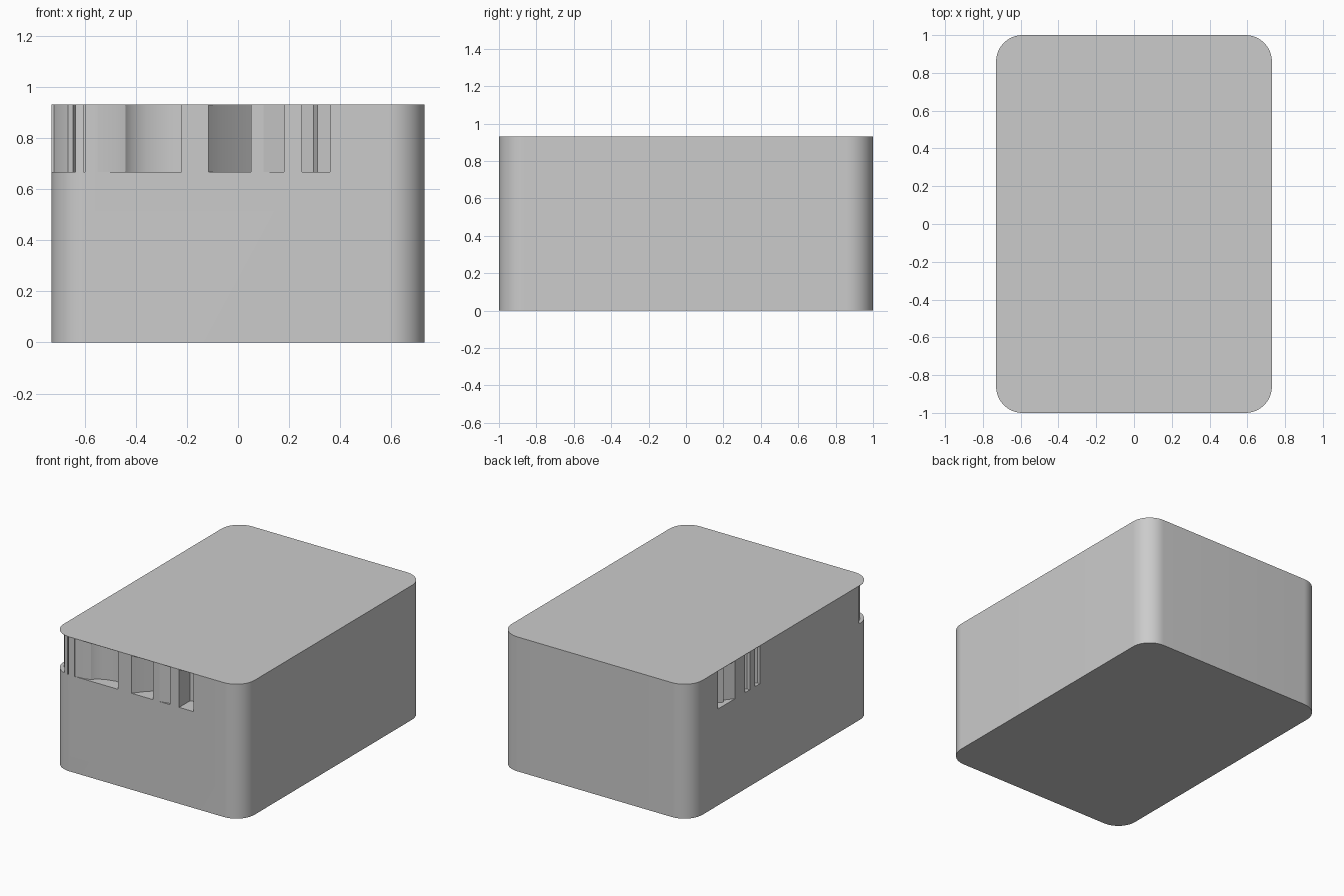
import bpy, bmesh, math

if "Cube" in bpy.data.objects:
    bpy.data.objects.remove(bpy.data.objects["Cube"])

W, L, H, R = 0.73, 1.0, 0.93, 0.14   # half width, half length, height, corner radius
FLOOR, LID = 0.667, 0.002            # notch floor height, lid thickness


def rounded_rect(w, l, r, n=16):
    pts = []
    for cx, cy, a0 in ((w-r, l-r, 0), (r-w, l-r, 90), (r-w, r-l, 180), (w-r, r-l, 270)):
        for i in range(n + 1):
            a = math.radians(a0 + 90 * i / n)
            pts.append((cx + r * math.cos(a), cy + r * math.sin(a)))
    return pts


def prism(bm, pts, z0, z1):
    face = bm.faces.new([bm.verts.new((x, y, z0)) for x, y in pts])
    ext = bmesh.ops.extrude_face_region(bm, geom=[face])
    top = [g for g in ext["geom"] if isinstance(g, bmesh.types.BMVert)]
    bmesh.ops.translate(bm, verts=top, vec=(0, 0, z1 - z0))


def make(name, outlines, z0, z1):
    bm = bmesh.new()
    for pts in outlines:
        prism(bm, pts, z0, z1)
    bmesh.ops.recalc_face_normals(bm, faces=bm.faces)
    mesh = bpy.data.meshes.new(name)
    bm.to_mesh(mesh)
    bm.free()
    ob = bpy.data.objects.new(name, mesh)
    bpy.context.collection.objects.link(ob)
    return ob


def smooth(ob):
    bpy.ops.object.select_all(action='DESELECT')
    bpy.context.view_layer.objects.active = ob
    ob.select_set(True)
    bpy.ops.object.shade_smooth_by_angle(angle=math.radians(30))


# Box body and thin lid sheet over the notches
outline = rounded_rect(W, L, R)
body = make("box_body", [outline], 0, H - LID)
lid = make("lid_sheet", [outline], H - LID, H)


def front_notch(walls):
    # back wall as (x, depth) points, closed off in front of the box
    pts = [(x, -L + d) for x, d in walls]
    return pts + [(walls[-1][0], -L - 0.05), (walls[0][0], -L - 0.05)]


def side_notch(walls):
    # back wall as (y, depth) points, closed off left of the box
    pts = [(-W + d, y) for y, d in walls]
    return pts + [(-W - 0.05, walls[-1][0]), (-W - 0.05, walls[0][0])]


notches = [
    # front left corner
    [(-0.78, -0.845), (-0.72, -0.85), (-0.695, -0.91), (-0.665, -0.945),
     (-0.645, -0.94), (-0.635, -0.91), (-0.635, -1.05), (-0.78, -1.05)],
    # front wall
    front_notch([(-0.605, 0.06), (-0.599, 0.06)]),
    front_notch([(-0.55, 0.001), (-0.48, 0.008), (-0.44, 0.02), (-0.415, 0.05),
                 (-0.36, 0.075), (-0.30, 0.09), (-0.25, 0.09), (-0.22, 0.085)]),
    front_notch([(-0.115, 0.001), (-0.06, 0.07), (0.05, 0.17)]),
    front_notch([(0.10, 0.001), (0.18, 0.018)]),
    front_notch([(0.25, 0.12), (0.295, 0.13), (0.31, 0.08), (0.36, 0.05)]),
    # left wall
    side_notch([(0.69, 0.12), (0.59, 0.03), (0.58, 0.06), (0.505, 0.001)]),
    side_notch([(0.40, 0.08), (0.345, 0.02)]),
    side_notch([(0.29, 0.08), (0.235, 0.02)]),
]
cutter = make("notch_cutter", notches, FLOOR, H + 0.1)
cutter.hide_render = True
cutter.hide_set(True)
cut = body.modifiers.new("notches", 'BOOLEAN')
cut.operation = 'DIFFERENCE'
cut.solver = 'EXACT'
cut.object = cutter

# Apply the cut, then smooth the corners
bpy.context.view_layer.objects.active = body
bpy.ops.object.modifier_apply(modifier=cut.name)
smooth(body)
smooth(lid)
bpy.data.objects.remove(cutter)
